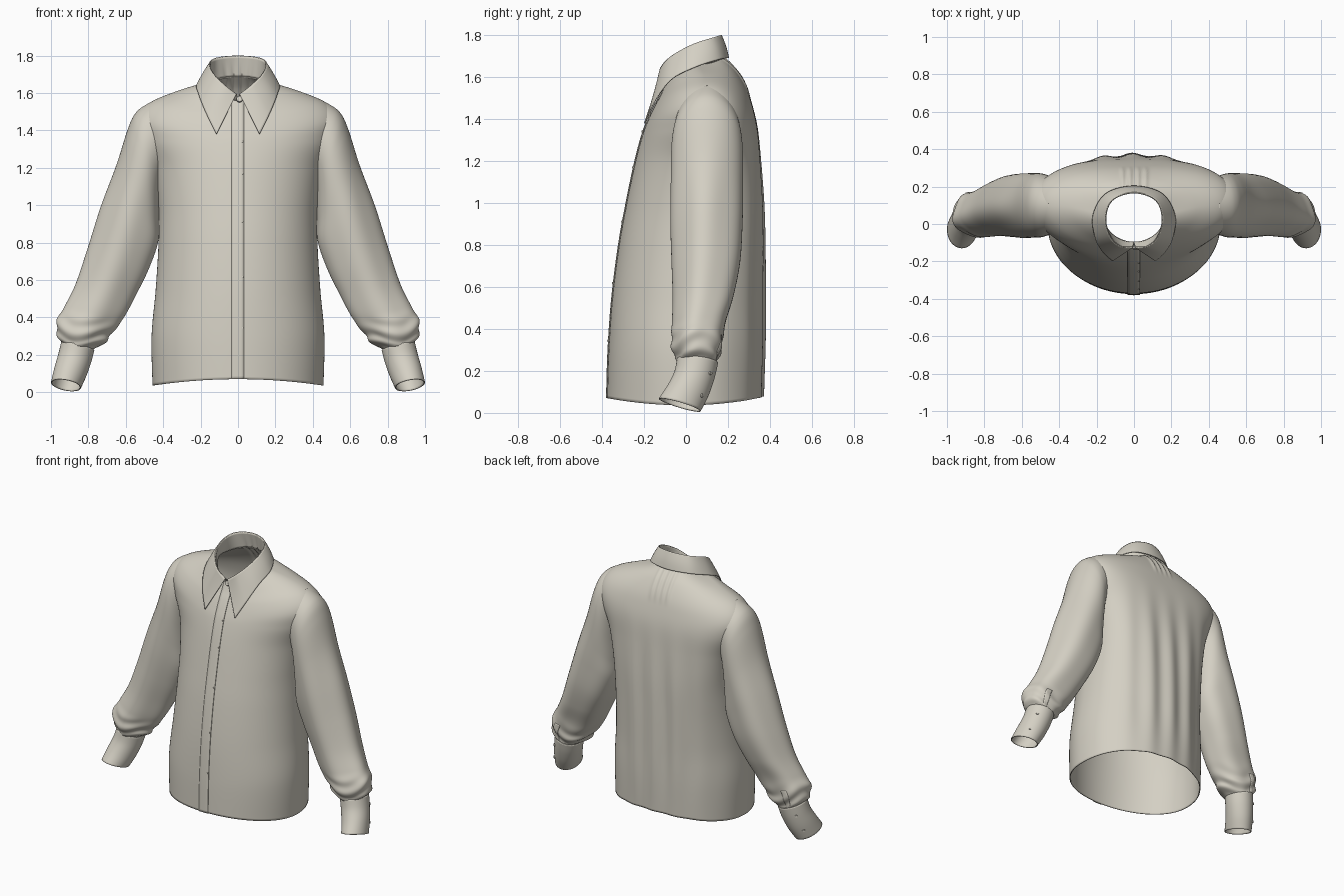
import bpy, bmesh
from math import sin, cos, pi, acos, exp
from mathutils import Vector

if "Cube" in bpy.data.objects:
    bpy.data.objects.remove(bpy.data.objects["Cube"])


def make_material(name, colour):
    mat = bpy.data.materials.new(name)
    mat.use_nodes = True
    mat.diffuse_color = colour
    mat.node_tree.nodes["Principled BSDF"].inputs["Base Color"].default_value = colour
    return mat


cloth = make_material("warm ivory cloth", (0.66, 0.63, 0.55, 1))


def spline(rows, t):
    """Smooth curve through rows of numbers, t from 0 to 1."""
    last = len(rows) - 1
    i = min(int(t * last), last - 1)
    f = t * last - i
    a, b, c, d = rows[max(i - 1, 0)], rows[i], rows[i + 1], rows[min(i + 2, last)]
    return [q + f / 2 * (r - p + f * (2 * p - 5 * q + 4 * r - s + f * (3 * (q - r) + s - p)))
            for p, q, r, s in zip(a, b, c, d)]


def ramp(x, lo, hi):
    f = min(max((x - lo) / (hi - lo), 0), 1)
    return f * f * (3 - 2 * f)


def add_object(name, bm):
    mesh = bpy.data.meshes.new(name)
    bm.to_mesh(mesh)
    bm.free()
    mesh.materials.append(cloth)
    obj = bpy.data.objects.new(name, mesh)
    bpy.context.collection.objects.link(obj)
    bpy.ops.object.select_all(action='DESELECT')
    obj.select_set(True)
    bpy.context.view_layer.objects.active = obj
    bpy.ops.object.shade_smooth_by_angle(angle=pi / 4)
    return obj


def sheet(name, fn, nu, nv, wrap=False, flip=False, thick=0.006, offset=-1):
    """Cloth panel: fn(u, v) sampled on a grid, with u around and v along."""
    bm = bmesh.new()
    cols = nu if wrap else nu + 1
    grid = [[bm.verts.new(fn(i / nu, j / nv)) for i in range(cols)] for j in range(nv + 1)]
    for j in range(nv):
        for i in range(nu):
            k = (i + 1) % cols
            quad = [grid[j][i], grid[j][k], grid[j + 1][k], grid[j + 1][i]]
            bm.faces.new(quad[::-1] if flip else quad)
    obj = add_object(name, bm)
    mod = obj.modifiers.new("thickness", 'SOLIDIFY')
    mod.thickness = thick
    mod.offset = offset
    return obj


def button(name, place, facing, radius=0.013):
    bm = bmesh.new()
    bmesh.ops.create_cone(bm, cap_ends=True, segments=20, radius1=radius,
                          radius2=radius * 0.85, depth=0.01)
    obj = add_object(name, bm)
    obj.location = place
    obj.rotation_euler = Vector(facing).to_track_quat('Z', 'Y').to_euler()


# Body rings: front z, side z, back z, half width, front y, back y, widest y
BODY = [(.07, .036, .078, .457, -.375, .368, 0), (.3, .3, .3, .462, -.368, .372, 0),
        (.55, .55, .55, .44, -.35, .372, .02), (.8, .8, .8, .425, -.318, .37, .04),
        (1, 1, 1, .425, -.282, .366, .06), (1.2, 1.2, 1.2, .455, -.24, .355, .09),
        (1.33, 1.35, 1.35, .515, -.205, .342, .1), (1.4, 1.46, 1.46, .535, -.178, .318, .1),
        (1.46, 1.545, 1.545, .475, -.15, .288, .1), (1.51, 1.607, 1.625, .335, -.122, .242, .09),
        (1.56, 1.66, 1.69, .165, -.1, .182, .05)]


def body(t, a):
    zf, zs, zb, w, yf, yb, yc = spline(BODY, t)
    c, s = cos(a), sin(a)
    if s < 0:
        return Vector((w * c, yc + (yc - yf) * s, zs + (zf - zs) * s * s))
    # the back is squarer across the shoulder blades
    n = 2.25 + 0.6 * ramp(t, 0.15, 0.45) - 0.85 * ramp(t, 0.6, 0.9)
    r = (abs(c) ** n + s ** n) ** (-1 / n)
    x, z = w * r * c, zs + (zb - zs) * s * s
    # hanging folds down the back and small tucks under the collar
    folds = 0.009 * cos(x * 38 + 0.4 * sin(z * 3)) * s ** 3
    folds *= (1 - ramp(z, 0.8, 1.45)) * (0.4 + 0.6 * ramp(z, 0.05, 0.5))
    tucks = sum(0.01 * exp(-((abs(x) - k) / 0.012) ** 2) for k in (0.022, 0.062))
    tucks *= ramp(z, 1.48, 1.58) * s ** 2
    return Vector((x, yc + (yb - yc) * r * s + folds + tucks, z))


sheet("shirt_body", lambda u, v: body(v, 2 * pi * u - pi / 2), 320, 100, wrap=True)


# Button placket follows the front of the body
def placket(u, v):
    t = 0.985 * v
    return body(t, -acos((-0.035 + 0.068 * u) / spline(BODY, t)[3])) + Vector((0, -0.001, 0))


sheet("front_placket", placket, 4, 80, thick=0.005, offset=1)

# Sleeve rings: outer x, outer z, inner x, inner z, centre y, half depth, tilt
SLEEVE = [(.455, 1.558, .385, 1.2, .1, .145, 0), (.54, 1.502, .405, 1.13, .1, .163, 0),
          (.588, 1.41, .415, 1.05, .1, .171, 0),
          (.65, 1.21, .42, .92, .1, .172, 0), (.73, .99, .425, .8, .1, .171, 0),
          (.80, .77, .475, .66, .098, .163, 0), (.865, .58, .54, .53, .085, .145, 0),
          (.925, .46, .605, .41, .065, .128, 0), (.968, .38, .67, .32, .055, .122, .01),
          (.965, .30, .715, .265, .05, .112, .01), (.93, .25, .78, .225, .05, .092, .01)]
CUFF = [(.945, .27, .768, .225, .055, .098, .01), (.962, .2, .785, .16, .04, .096, .015),
        (.982, .13, .812, .085, .01, .098, .023), (1, .052, .84, .024, -.03, .1, .03)]


def tube(rows, side, t, a, swell=0):
    ox, oz, ix, iz, yc, ry, tilt = spline(rows, t)
    c, s = cos(a) * (1 + swell), sin(a) * (1 + swell)
    return Vector((side * ((ox + ix) / 2 + c * (ox - ix) / 2), yc + s * ry,
                   (oz + iz) / 2 + c * (oz - iz) / 2 - s * tilt))


def wrinkles(t, a):
    long_folds = 0.03 * sin(5 * a + 1 + 3 * t) * ramp(t, 0.2, 0.42)
    gathers = 0.045 * sin(48 * t + 3 * sin(a * 2 + 1)) * ramp(t, 0.7, 0.86)
    return (long_folds + gathers) * (1 - 0.6 * ramp(t, 0.93, 1))


for label, side in (("left", 1), ("right", -1)):
    def sleeve(u, v, lift=0):
        a = 2 * pi * u
        return tube(SLEEVE, side, v, a, wrinkles(v, a) + lift)

    def cuff(u, v):
        return tube(CUFF, side, v, 2 * pi * u)

    def slit(u, v):
        return sleeve(0.17 + 0.04 * u, 0.78 + 0.21 * v, 0.02)

    flip = side == 1
    sheet(label + "_sleeve", sleeve, 72, 110, wrap=True, flip=flip)
    sheet(label + "_cuff", cuff, 48, 16, wrap=True, flip=flip)
    sheet(label + "_sleeve_slit_band", slit, 4, 24, flip=flip, thick=0.007)
    for i, v in enumerate((0.3, 0.75)):
        spot = cuff(0.14, v)
        middle = (cuff(0, v) + cuff(0.5, v)) / 2
        button(f"{label}_cuff_button_{i + 1}", spot, spot - middle, 0.01)

# Collar edges from front to back of one half, then mirrored
TOP = [(.008, -.128, 1.595), (.075, -.122, 1.645), (.13, -.07, 1.7),
       (.155, .03, 1.755), (.118, .13, 1.788), (0, .17, 1.8)]
FALL = [(.115, -.2, 1.38), (.17, -.148, 1.49), (.21, -.07, 1.59),
        (.22, .05, 1.65), (.15, .165, 1.685), (0, .205, 1.69)]


def mirrored(half):
    return half + [(-x, y, z) for x, y, z in half[-2::-1]]


top_edge, fall_edge = mirrored(TOP), mirrored(FALL)


def collar(u, v):
    p = Vector(spline(top_edge, u)).lerp(Vector(spline(fall_edge, u)), v)
    bulge = 0.004 * sin(pi * v) * sin(pi * u)
    return p + Vector((p.x, p.y - 0.04, 0)).normalized() * bulge


def stand(u, v):
    top = Vector(spline(top_edge, u))
    top = Vector((top.x * 0.98, 0.04 + (top.y - 0.04) * 0.98, top.z - 0.003))
    return body(1, 2 * pi * u - pi / 2).lerp(top, v)


sheet("collar_fall", collar, 96, 16, flip=True)
sheet("collar_stand", stand, 96, 10, thick=0.004)

# Buttons
button("neck_button", (0.008, -0.128, 1.568), (0, -1, 0.3), 0.018)
for i, v in enumerate((0.12, 0.23, 0.36, 0.49, 0.62)):
    button(f"placket_button_{i + 1}", placket(0.88, v) + Vector((0, -0.004, 0)), (0, -1, 0.1), 0.005)
